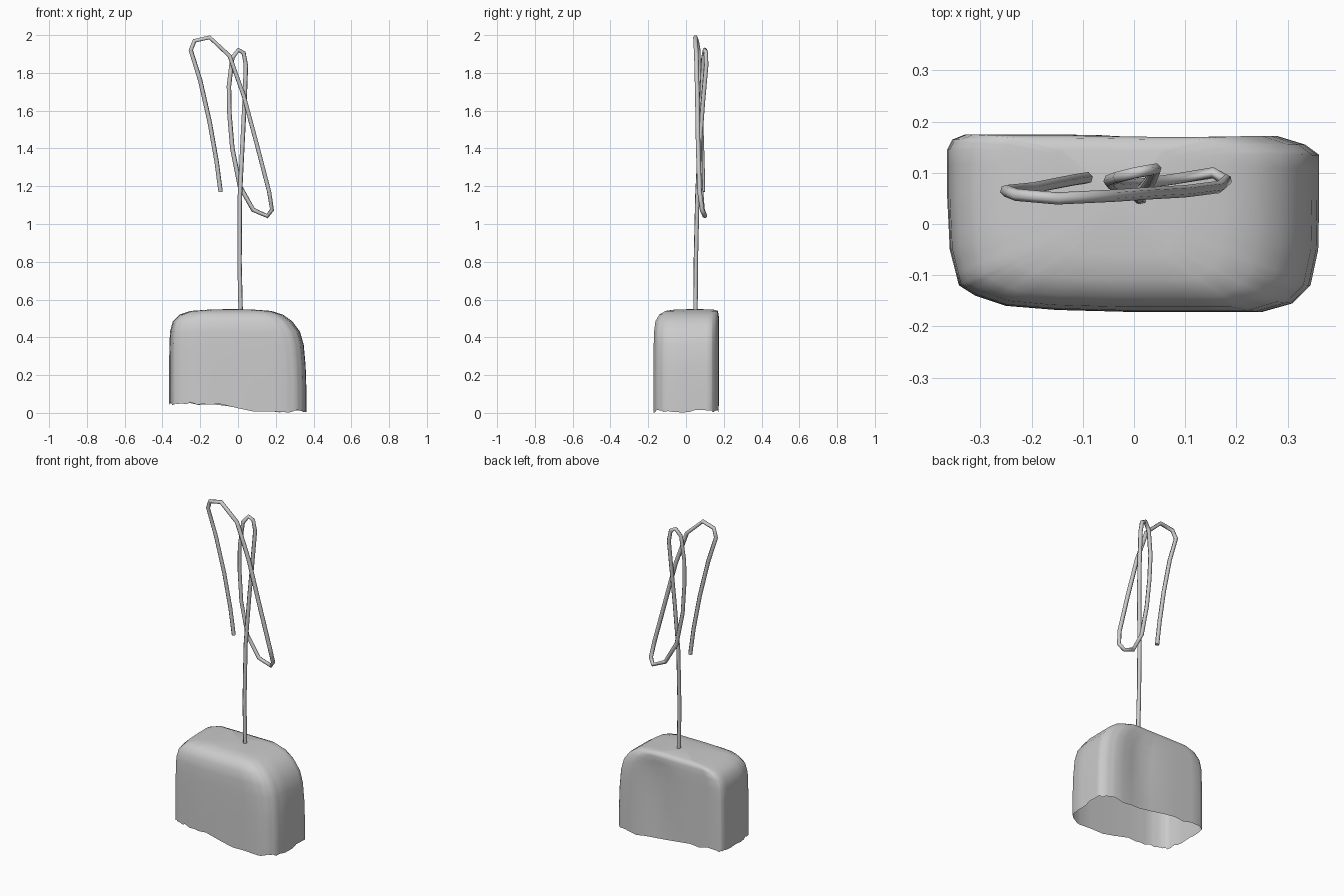
import bpy, bmesh, math, random
from mathutils import Vector

random.seed(4)
cube = bpy.data.objects.get("Cube")
if cube:
    bpy.data.objects.remove(cube, do_unlink=True)


def make_material(name, value):
    mat = bpy.data.materials.new(name)
    mat.use_nodes = True
    colour = (value, value, value, 1)
    mat.diffuse_color = colour
    mat.node_tree.nodes["Principled BSDF"].inputs["Base Color"].default_value = colour
    return mat


grey = make_material("plain grey", 0.6)


def add_object(name, bm):
    mesh = bpy.data.meshes.new(name)
    bmesh.ops.recalc_face_normals(bm, faces=bm.faces)
    for face in bm.faces:
        face.smooth = True
    bm.to_mesh(mesh)
    bm.free()
    mesh.materials.append(grey)
    obj = bpy.data.objects.new(name, mesh)
    bpy.context.collection.objects.link(obj)
    return obj


# Plan outline of the hollow base, anticlockwise from the front
X0, X1, Y0, Y1 = -0.365, 0.362, -0.172, 0.175
outline = [(0, Y0), (0.25, Y0), (0.31, -0.155), (0.345, -0.12), (0.36, -0.05), (X1, 0.05),
           (X1, 0.135), (0.335, 0.155), (0.28, 0.172), (0.1, 0.172), (-0.15, Y1), (-0.33, Y1),
           (-0.355, 0.165), (X0, 0.145), (X0, 0.05), (-0.36, -0.05), (-0.342, -0.12),
           (-0.31, -0.14), (-0.25, -0.16), (-0.15, -0.168)]
STEPS = 3
plan = []
for i, a in enumerate(outline):
    b = Vector(outline[(i + 1) % len(outline)])
    plan += [Vector(a).lerp(b, s / STEPS) for s in range(STEPS)]

# Height and box limits of each ring, bottom to top
levels = [(0, X0, X1, Y0, Y1), (0.13, X0, X1, Y0, Y1), (0.25, X0, 0.358, Y0, Y1),
          (0.36, -0.363, 0.348, -0.171, Y1), (0.43, -0.36, 0.328, -0.169, Y1),
          (0.485, -0.345, 0.287, -0.162, Y1), (0.52, -0.31, 0.238, -0.142, 0.173),
          (0.54, -0.25, 0.175, -0.108, 0.168), (0.547, -0.15, 0.08, -0.06, 0.145)]


def rim_height(x):
    # The torn rim steps up toward the right end
    return 0.03 - 0.02 * math.tanh(x / 0.08)


bm = bmesh.new()
rings = []
for k, (z, x0, x1, y0, y1) in enumerate(levels):
    ring = []
    for p in plan:
        x = x0 + (p.x - X0) / (X1 - X0) * (x1 - x0)
        y = y0 + (p.y - Y0) / (Y1 - Y0) * (y1 - y0)
        if p.y > 0.16 and k < 6:  # shallow dent in the back wall
            y -= 0.02 * math.exp(-((x - 0.08) / 0.08) ** 2) * math.sin(math.pi * (k + 1) / 7)
        height = z if k else rim_height(x) + random.uniform(-0.009, 0.007)
        ring.append(bm.verts.new((x, y, height)))
    rings.append(ring)
count = len(plan)
for low, high in zip(rings, rings[1:]):
    for i in range(count):
        j = (i + 1) % count
        bm.faces.new((low[i], low[j], high[j], high[i]))
centre = bm.verts.new((-0.03, 0.05, 0.55))
for i in range(count):
    bm.faces.new((rings[-1][i], rings[-1][(i + 1) % count], centre))
add_object("hollow_base", bm)

# Bent wire: stem, narrow loop, low bend, tall bend and free end
path = [(0.015, 0.05, 0.5), (0.008, 0.052, 0.8), (0.01, 0.06, 1.15), (0.025, 0.075, 1.45),
        (0.035, 0.09, 1.65), (0.042, 0.107, 1.84), (0.03, 0.105, 1.905), (0.002, 0.1, 1.922),
        (-0.03, 0.092, 1.88), (-0.048, 0.085, 1.73), (-0.045, 0.08, 1.58), (-0.03, 0.075, 1.4),
        (0.01, 0.078, 1.2), (0.08, 0.088, 1.075), (0.155, 0.1, 1.042), (0.18, 0.085, 1.075),
        (0.165, 0.072, 1.17), (0.1, 0.064, 1.42), (0.03, 0.06, 1.68), (-0.045, 0.055, 1.89),
        (-0.15, 0.05, 1.988), (-0.23, 0.057, 1.97), (-0.25, 0.065, 1.92), (-0.2, 0.07, 1.76),
        (-0.15, 0.08, 1.54), (-0.113, 0.087, 1.33), (-0.092, 0.09, 1.17)]
curve = bpy.data.curves.new("bent_wire", "CURVE")
curve.dimensions = "3D"
curve.bevel_depth = 0.012
curve.bevel_resolution = 1
curve.use_fill_caps = True
spline = curve.splines.new("POLY")
spline.points.add(len(path) - 1)
for point, co in zip(spline.points, path):
    point.co = (*co, 1)
curve.materials.append(grey)
wire = bpy.data.objects.new("bent_wire", curve)
bpy.context.collection.objects.link(wire)
